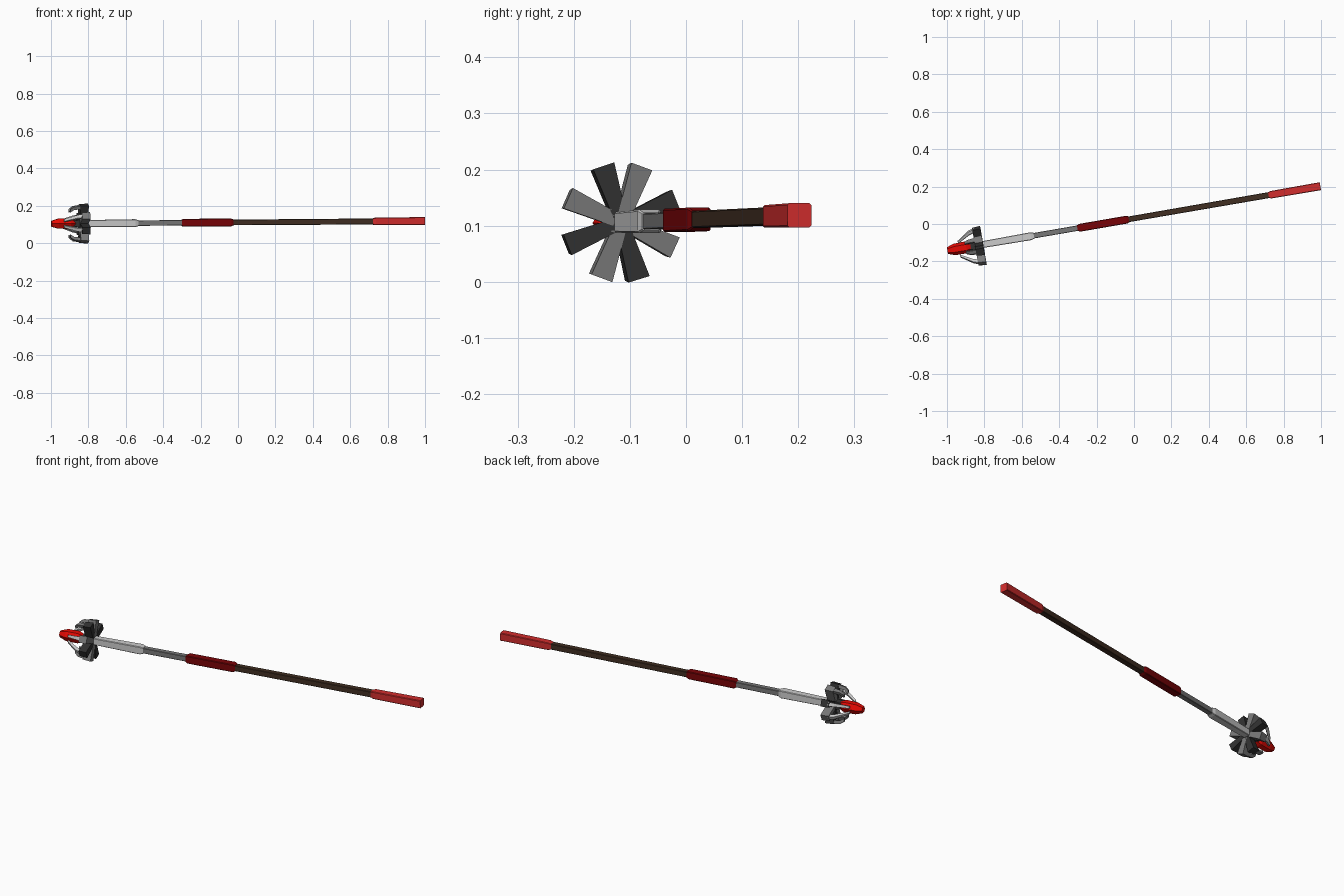
import bpy, bmesh, math
from mathutils import Matrix, Vector

if "Cube" in bpy.data.objects:
    bpy.data.objects.remove(bpy.data.objects["Cube"])

# staff axis: local X runs from head (-) to grip end (+)
AXIS = (Matrix.Translation((0, 0.03, 0.1115))
        @ Matrix.Rotation(math.radians(9.8), 4, 'Z')
        @ Matrix.Rotation(math.radians(-0.4), 4, 'Y'))


def material(name, rgb):
    m = bpy.data.materials.new(name)
    m.diffuse_color = (*rgb, 1)
    m.use_nodes = True
    m.node_tree.nodes["Principled BSDF"].inputs["Base Color"].default_value = m.diffuse_color
    return m


GRIP_RED = material("grip red", (0.64, 0.026, 0.026))
DARK_RED = material("dark red", (0.19, 0.001, 0.002))
BROWN = material("dark wood", (0.053, 0.028, 0.016))
STEEL = material("steel grey", (0.19, 0.19, 0.19))
SILVER = material("silver", (0.60, 0.60, 0.60))
CHARCOAL = material("charcoal", (0.031, 0.031, 0.031))
GEM_RED = material("gem red", (0.87, 0.003, 0.001))


def loft(name, rings, mat, spin=0.0, side=0.0):
    """Skin a list of equal-sized rings and cap both ends."""
    bm = bmesh.new()
    loops = [[bm.verts.new(p) for p in ring] for ring in rings]
    n = len(loops[0])
    for a, b in zip(loops, loops[1:]):
        for i in range(n):
            j = (i + 1) % n
            bm.faces.new((a[i], a[j], b[j], b[i]))
    bm.faces.new(loops[0])
    bm.faces.new(loops[-1])
    bmesh.ops.recalc_face_normals(bm, faces=bm.faces)
    bm.transform(AXIS @ Matrix.Translation((0, side, 0)) @ Matrix.Rotation(spin, 4, 'X'))
    me = bpy.data.meshes.new(name)
    bm.to_mesh(me)
    bm.free()
    me.materials.append(mat)
    ob = bpy.data.objects.new(name, me)
    bpy.context.collection.objects.link(ob)
    return ob


def bar_ring(s, h, c=0.14):
    """Square cross-section with narrow cut corners, half size h."""
    k = h * (1 - c)
    return [Vector((s, y, z)) for y, z in
            ((h, -k), (h, k), (k, h), (-k, h), (-h, k), (-h, -k), (-k, -h), (k, -h))]


def bar(name, profile, mat):
    return loft(name, [bar_ring(s, h) for s, h in profile], mat)


def arm_ring(s, r0, r1, w0, w1):
    """Trapezoid across the axis, from radius r0 to r1 (radial = +Y)."""
    return [Vector((s, r0, -w0)), Vector((s, r0, w0)),
            Vector((s, r1, w1)), Vector((s, r1, -w1))]


# shaft and grips
bar("end_grip", [(0.73, 0.016), (0.745, 0.020), (1.011, 0.0215)], GRIP_RED)
bar("wooden_shaft", [(-0.04, 0.015), (0.74, 0.016)], BROWN)
bar("middle_grip", [(-0.307, 0.015), (-0.295, 0.021), (-0.04, 0.021), (-0.028, 0.016)], DARK_RED)
bar("metal_shaft", [(-0.56, 0.0145), (-0.30, 0.0145)], STEEL)
bar("ferrule", [(-0.83, 0.018), (-0.56, 0.021), (-0.543, 0.016)], SILVER)
bar("head_hub", [(-0.90, 0.016), (-0.87, 0.021), (-0.822, 0.021)], CHARCOAL)

# eight radiating vanes of alternating colour, with forward claws
for i, deg in enumerate((22, 70, 108, 156, 202, 250, 287, 335)):
    a = math.radians(deg)
    mat = STEEL if i % 2 else CHARCOAL
    loft(f"vane_{i + 1}", [arm_ring(-0.862, 0.012, 0.103, 0.010, 0.018),
                           arm_ring(-0.818, 0.012, 0.106, 0.012, 0.020)], mat, a, -0.005)
    if i in (0, 3, 4, 7):      # side claws reach in to the gem
        path = [arm_ring(-0.855, 0.084, 0.102, 0.010, 0.010),
                arm_ring(-0.885, 0.074, 0.092, 0.009, 0.009),
                arm_ring(-0.950, 0.034, 0.046, 0.006, 0.006)]
        claw_mat = SILVER
    else:                      # upper and lower claws are short hooks
        path = [arm_ring(-0.855, 0.084, 0.102, 0.011, 0.011),
                arm_ring(-0.895, 0.079, 0.096, 0.009, 0.009),
                arm_ring(-0.915, 0.063, 0.081, 0.006, 0.006)]
        claw_mat = STEEL
    loft(f"claw_{i + 1}", path, claw_mat, a, -0.003)

# blunt six-sided gem at the tip
gem = []
for s, r in ((-1.012, 0.018), (-0.975, 0.031), (-0.91, 0.032), (-0.88, 0.018)):
    gem.append([Vector((s, r * math.cos(k * math.pi / 3), r * math.sin(k * math.pi / 3)))
                for k in range(6)])
loft("gem", gem, GEM_RED)
